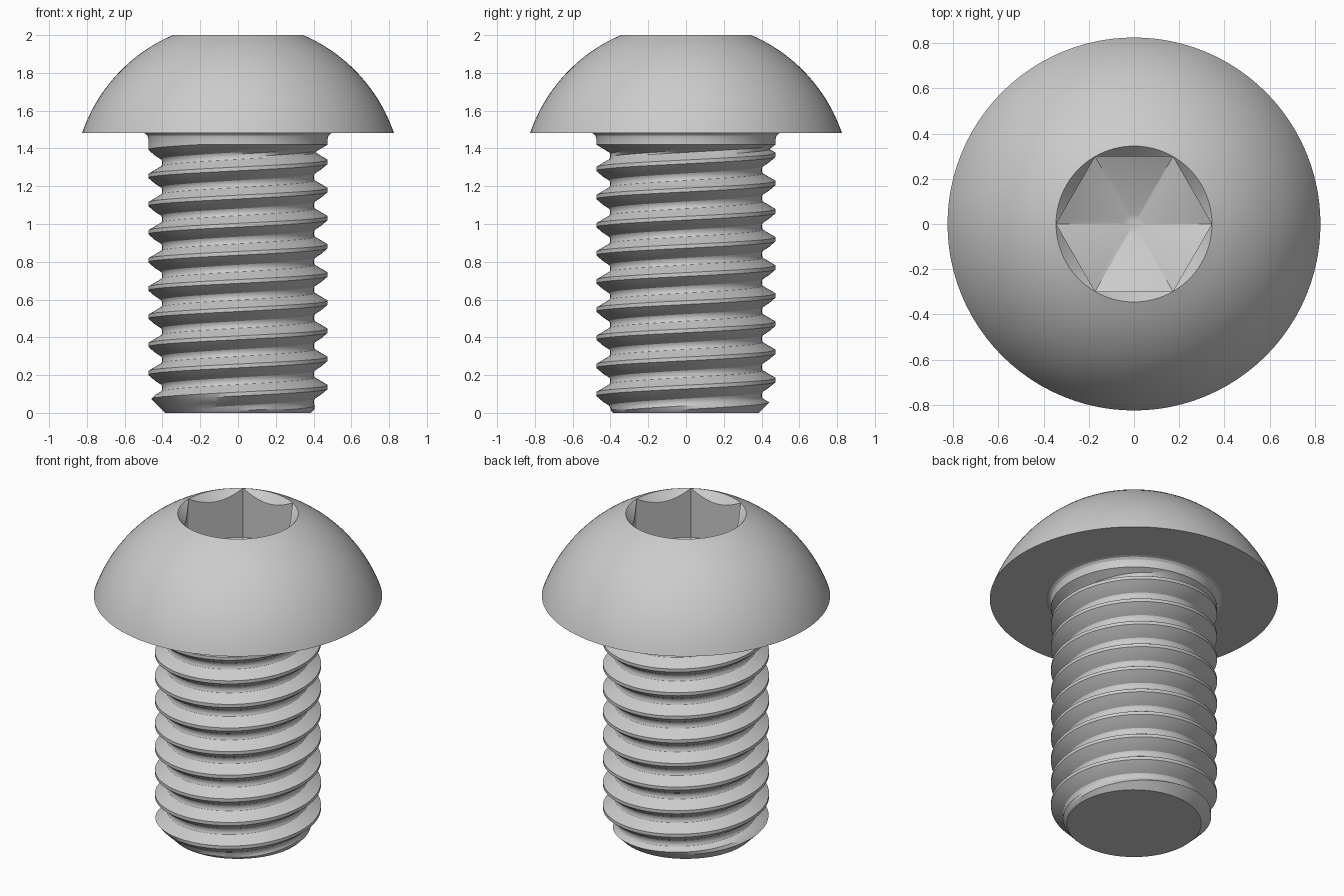
import bpy, bmesh
from math import pi, sin, cos, sqrt, radians

cube = bpy.data.objects.get("Cube")
if cube:
    bpy.data.objects.remove(cube, do_unlink=True)

SEG = 96
CREST, ROOT, PITCH = 0.475, 0.402, 0.149
HEAD_Z = 1.483

steel = bpy.data.materials.new("grey steel")
steel.use_nodes = True
steel.diffuse_color = (0.6, 0.6, 0.6, 1)
steel.node_tree.nodes["Principled BSDF"].inputs["Base Color"].default_value = (0.6, 0.6, 0.6, 1)


def loft(name, rings, angle):
    """Skin a list of functions angle -> (radius, z), from bottom to top."""
    bm = bmesh.new()
    rows = []
    for ring in rings:
        row = []
        for i in range(SEG):
            a = 2 * pi * i / SEG
            r, z = ring(a)
            row.append(bm.verts.new((r * cos(a), r * sin(a), z)))
        rows.append(row)
    for low, high in zip(rows, rows[1:]):
        for i in range(SEG):
            j = (i + 1) % SEG
            bm.faces.new((low[i], low[j], high[j], high[i]))
    return bm, rows


def finish(name, bm, angle):
    bmesh.ops.remove_doubles(bm, verts=bm.verts, dist=1e-5)
    bmesh.ops.recalc_face_normals(bm, faces=bm.faces)
    mesh = bpy.data.meshes.new(name)
    bm.to_mesh(mesh)
    bm.free()
    mesh.materials.append(steel)
    obj = bpy.data.objects.new(name, mesh)
    bpy.context.collection.objects.link(obj)
    bpy.ops.object.select_all(action='DESELECT')
    obj.select_set(True)
    bpy.context.view_layer.objects.active = obj
    bpy.ops.object.shade_smooth_by_angle(angle=radians(angle))


def circle(r, z):
    return lambda a: (r, z)


# Threaded shank: one helical strip, chamfered at the tip, running out below the head
THREAD_TOP = 1.42
GROOVE = [(0.0, CREST), (0.02, CREST), (0.04, 0.441), (0.06, 0.407), (0.07, ROOT),
          (0.088, ROOT), (0.098, 0.407), (0.12, 0.441)]
PHASE = 0.127


def thread_point(a, z, r):
    z = min(max(z, 0), THREAD_TOP)
    r = max(r, CREST - (THREAD_TOP - z) * 1.7)
    return min(r, 0.385 + z), z


bm = bmesh.new()
columns = []
for i in range(SEG + 1):
    a = 2 * pi * i / SEG
    shift = PHASE + PITCH * i / SEG
    column = [(0.385, 0)]
    for turn in range(-3, 11):
        for dz, r in GROOVE:
            column.append(thread_point(a, shift + turn * PITCH + dz, r))
    column.append((CREST, THREAD_TOP))
    # Fillet under the head
    column += [(CREST + 0.03 * (1 - cos(t)), 1.453 + 0.03 * sin(t))
               for t in (0, pi / 6, pi / 3, pi / 2)]
    columns.append([bm.verts.new((r * cos(a), r * sin(a), z)) for r, z in column])
for left, right in zip(columns, columns[1:]):
    for k in range(len(left) - 1):
        bm.faces.new((left[k], right[k], right[k + 1], left[k + 1]))
bmesh.ops.remove_doubles(bm, verts=bm.verts, dist=1e-5)
bmesh.ops.dissolve_degenerate(bm, edges=bm.edges, dist=1e-5)
# Flat tip
rim = [e for e in bm.edges if e.is_boundary and all(v.co.z < 1e-4 for v in e.verts)]
bmesh.ops.contextual_create(bm, geom=rim)
finish("threaded_shank", bm, 28)


# Domed head with a countersunk hexagonal socket
FLAT, RIM = 0.298, 0.344
DOME_Z, DOME_R = 1.199, 0.8726


def hex_radius(a):
    return FLAT / cos((a % (pi / 3)) - pi / 6)


def hex_ring(z, slope):
    return lambda a: (hex_radius(a), z - (RIM - hex_radius(a)) * slope)


rings = [circle(0.505, HEAD_Z)]
for i in range(21):
    z = HEAD_Z + (2 - HEAD_Z) * i / 20
    rings.append(circle(sqrt(DOME_R ** 2 - (z - DOME_Z) ** 2), z))
rings[-1] = circle(RIM + 0.001, 2)
rings += [hex_ring(2, 1.1), hex_ring(1.69, -0.4), circle(0.045, 1.57), circle(0.02, 1.565)]
bm, rows = loft("head", rings, 30)
bm.faces.new(rows[-1])
finish("button_head", bm, 30)
